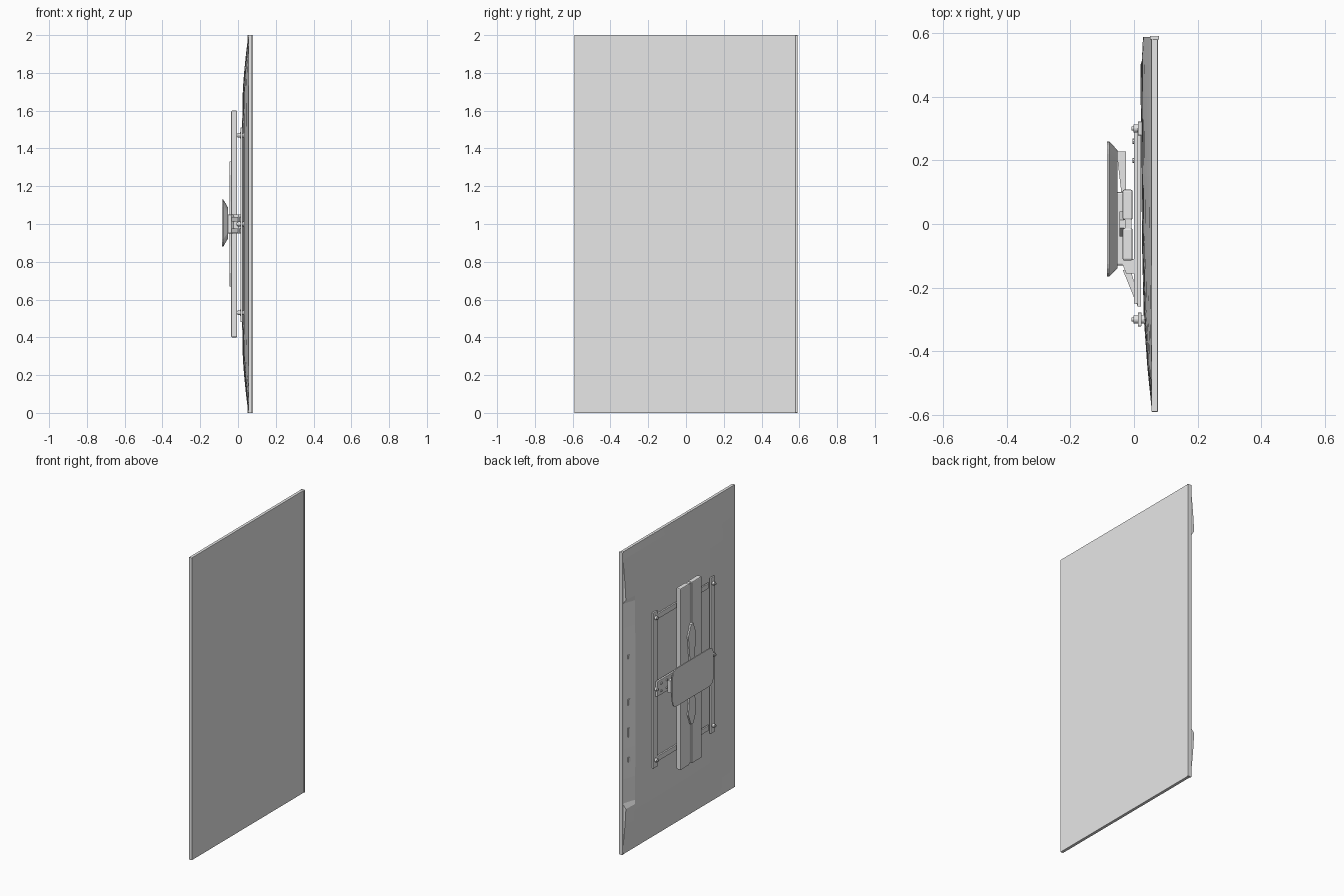
import bpy, bmesh, math
from mathutils import Vector

if "Cube" in bpy.data.objects:
    bpy.data.objects.remove(bpy.data.objects["Cube"])

grey = bpy.data.materials.new("plain_grey")
grey.diffuse_color = (0.8, 0.8, 0.8, 1)
grey.use_nodes = True
grey.node_tree.nodes["Principled BSDF"].inputs["Base Color"].default_value = grey.diffuse_color


def finish(name, bm, bevel=0.0):
    bmesh.ops.recalc_face_normals(bm, faces=bm.faces)
    me = bpy.data.meshes.new(name)
    bm.to_mesh(me)
    bm.free()
    me.materials.append(grey)
    ob = bpy.data.objects.new(name, me)
    bpy.context.collection.objects.link(ob)
    if bevel:
        mod = ob.modifiers.new("bevel", "BEVEL")
        mod.width, mod.segments = bevel, 2
    return ob


def box(name, x, y, z, bevel=0.0):
    bm = bmesh.new()
    bmesh.ops.create_cube(bm, size=1)
    for v in bm.verts:
        v.co = Vector([(r[0] + r[1]) / 2 + c * (r[1] - r[0]) for r, c in zip((x, y, z), v.co)])
    return finish(name, bm, bevel)


def loft(name, rings, bevel=0.0):
    """Closed solid through matching rings of points."""
    bm = bmesh.new()
    rs = [[bm.verts.new(p) for p in r] for r in rings]
    n = len(rs[0])
    for a, b in zip(rs, rs[1:]):
        for i in range(n):
            j = (i + 1) % n
            bm.faces.new((a[i], a[j], b[j], b[i]))
    bm.faces.new(rs[0])
    bm.faces.new(rs[-1])
    return finish(name, bm, bevel)


def plan(name, pts, z0, z1):
    return loft(name, [[(x, y, z) for x, y in pts] for z in (z0, z1)])


def bolt(name, x0, x1, y, z, r, n=12):
    return loft(name, [[(x, y + r * math.cos(k * math.tau / n), z + r * math.sin(k * math.tau / n))
                        for k in range(n)] for x in (x0, x1)])


def round_rect(x, y0, y1, z0, z1, r, n=4):
    pts = []
    for q, (cy, cz) in enumerate([(y1 - r, z1 - r), (y0 + r, z1 - r), (y0 + r, z0 + r), (y1 - r, z0 + r)]):
        for k in range(n + 1):
            a = (q + k / n) * math.pi / 2
            pts.append((x, cy + r * math.cos(a), cz + r * math.sin(a)))
    return pts


# Thin display panel, screen facing +x, with a raised lip on one long edge
box("display_panel", (0.055, 0.075), (-0.59, 0.58), (0, 2), 0.002)
box("edge_lip", (0.05, 0.079), (0.579, 0.591), (0, 2), 0.003)

# Curved rear housing: swelling across y and along z, with a slanted connector recess
Y = [(-0.588, 0.004), (-0.45, 0.018), (-0.3, 0.029), (-0.1, 0.034), (0.15, 0.037),
     (0.4, 0.039), (0.5, 0.04), (0.588, 0.036)]
T = [(1, 0.1), (0.95, 0.3), (0.88, 0.5), (0.8, 0.7), (0.73, 0.83), (0.69, 0.88),
     (0.66, 0.9), (0.5, 0.96), (0.3, 1.0), (0, 1.0)]
levels = [(1 - t, s) for t, s in T] + [(1 + t, s) for t, s in T[-2::-1]]
rings = []
for z, s in levels:
    ring = [(0.06, Y[-1][0], z), (0.06, Y[0][0], z)]
    for y, h in Y:
        d = max(0.003, h * s)
        if y > 0.55 and abs(z - 1) < 0.68:
            d = 0.008
        ring.append((0.06 - d, y, z))
    rings.append(ring)
housing = loft("rear_housing", rings)

# Connectors on the slanted recess
for z, hz in ((0.62, 0.015), (0.8, 0.03), (1.0, 0.02), (1.3, 0.012)):
    box("connector_socket", (0.033, 0.045), (0.535, 0.553), (z - hz, z + hz))

# Screen-side bracket: two long rails, cross struts and bolts
for y in (-0.3, 0.3):
    box("bracket_rail", (0.012, 0.024), (y - 0.022, y + 0.022), (0.48, 1.51), 0.003)
    for z in (0.53, 1.0, 1.47):
        bolt("rail_bolt", -0.002, 0.035, y, z, 0.012)
        bolt("bolt_cap", -0.008, 0.0, y, z, 0.007)
for z in (0.53, 1.47):
    box("cross_strut", (0.011, 0.022), (-0.26, 0.3), (z - 0.017, z + 0.017), 0.002)
box("centre_plate", (0.0, 0.014), (-0.25, 0.3), (0.95, 1.05), 0.002)
for y in (0.2, 0.26):
    for z in (0.975, 1.025):
        bolt("plate_screw", -0.005, 0.002, y, z, 0.008, 8)

# Tall bar with a slot down its middle
for y0, y1 in ((-0.115, -0.013), (0.013, 0.108)):
    box("tall_bar", (-0.036, -0.004), (y0, y1), (0.4, 1.6), 0.006)
box("bar_slot", (-0.028, -0.008), (-0.014, 0.014), (0.405, 1.595))

# Tapered spine running up and down from the wall plate
half = [(0.012, 0.33), (0.04, 0.26), (0.026, 0.12)]
prof = [(y, 1 + z) for y, z in half] + [(y, 1 - z) for y, z in half[::-1]]
prof += [(-y, z) for y, z in prof[::-1]]
loft("tapered_spine", [[(x, y, z) for y, z in prof] for x in (-0.046, -0.028)])

# Folding links between wall plate, bar and screen bracket
plan("upper_link", [(-0.055, 0.228), (-0.025, 0.228), (-0.025, 0.1), (-0.04, 0.1)], 0.96, 1.04)
plan("lower_knuckle", [(-0.042, -0.11), (0.01, -0.11), (0.01, -0.155), (-0.025, -0.155)], 0.95, 1.05)
for z in (0.965, 1.025):
    plan("lower_link", [(-0.035, -0.145), (-0.01, -0.145), (0.02, -0.255), (0.012, -0.26)], z - 0.012, z + 0.012)
box("wall_pivot", (-0.06, -0.03), (-0.13, 0.1), (0.95, 1.05), 0.006)

# Dished wall plate with rounded corners
loft("wall_plate", [round_rect(-0.085, -0.165, 0.26, 0.88, 1.13, 0.04),
                    round_rect(-0.078, -0.165, 0.26, 0.88, 1.13, 0.04),
                    round_rect(-0.052, -0.14, 0.232, 0.925, 1.085, 0.03)])
